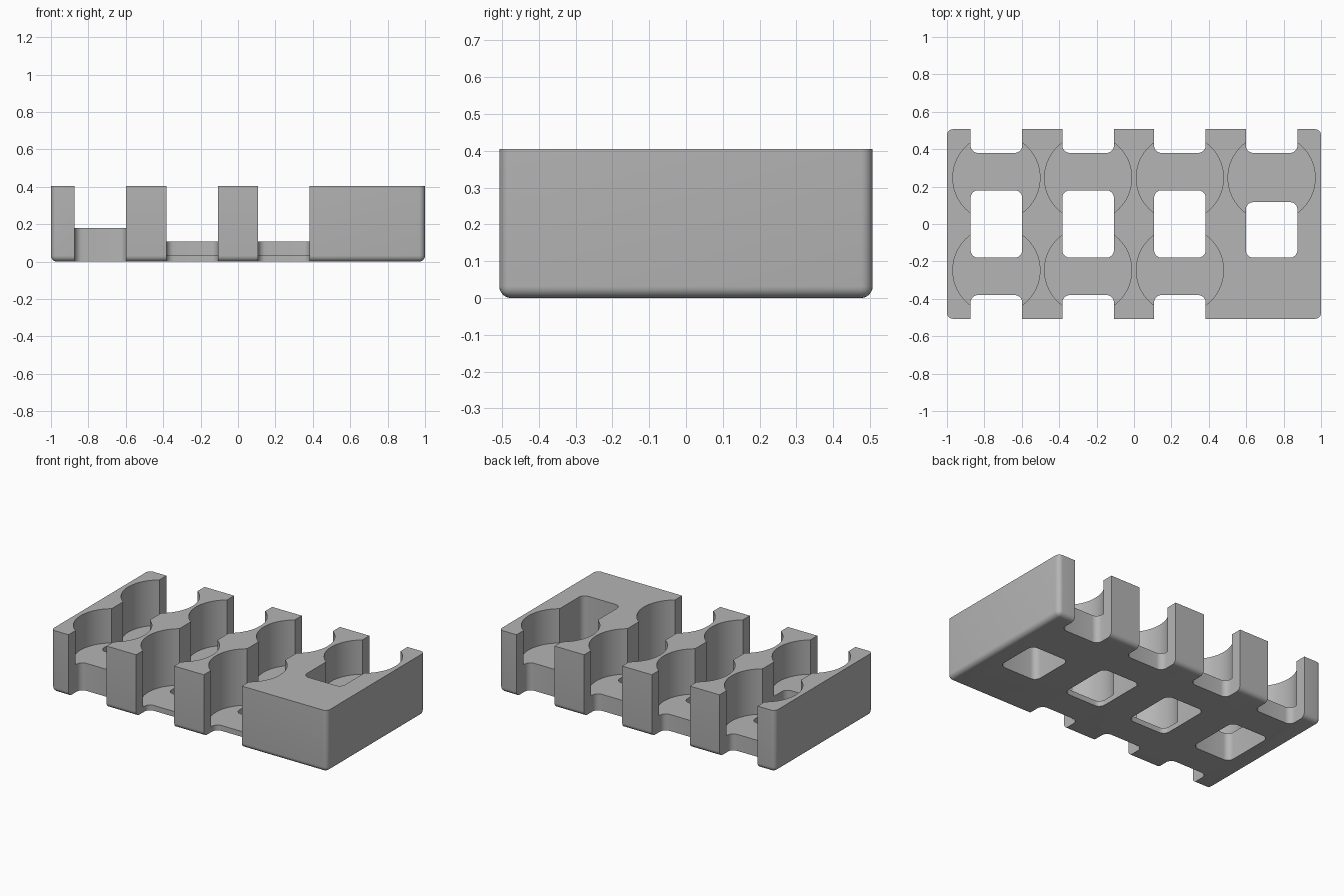
import bpy, bmesh, math

if "Cube" in bpy.data.objects:
    bpy.data.objects.remove(bpy.data.objects["Cube"], do_unlink=True)

LENGTH, DEPTH, HEIGHT = 2.0, 1.014, 0.405
STEP = 0.4905
ROW_Y, POCKET_R = 0.247, 0.233
SLOT_HALF, FILLET = 0.138, 0.04

grey = bpy.data.materials.new("grey plastic")
grey.use_nodes = True
colour = (0.46, 0.46, 0.46, 1)
grey.diffuse_color = colour
grey.node_tree.nodes["Principled BSDF"].inputs["Base Color"].default_value = colour


def make_object(name, bm):
    bmesh.ops.recalc_face_normals(bm, faces=bm.faces)
    mesh = bpy.data.meshes.new(name)
    bm.to_mesh(mesh)
    bm.free()
    mesh.materials.append(grey)
    obj = bpy.data.objects.new(name, mesh)
    bpy.context.collection.objects.link(obj)
    return obj


def block(x0, x1, y0, y1, z0, z1):
    bm = bmesh.new()
    bmesh.ops.create_cube(bm, size=1)
    for v in bm.verts:
        v.co = (x1 if v.co.x > 0 else x0,
                y1 if v.co.y > 0 else y0,
                z1 if v.co.z > 0 else z0)
    return bm


def bevel(bm, edges, radius):
    bmesh.ops.bevel(bm, geom=edges, offset=radius, segments=6,
                    affect='EDGES', profile=0.5)


def slot_cutter(x, y0, y1):
    """Through-slot with rounded upright corners."""
    bm = block(x - SLOT_HALF, x + SLOT_HALF, y0, y1, -0.2, 0.7)
    upright = [e for e in bm.edges
               if abs(e.verts[0].co.z - e.verts[1].co.z) > 0.1]
    bevel(bm, upright, FILLET)
    return make_object("slot_cutter", bm)


def pocket_cutter(x, y, floor):
    """Round pocket open at the top."""
    bm = bmesh.new()
    bmesh.ops.create_cone(bm, cap_ends=True, segments=72, radius1=POCKET_R,
                          radius2=POCKET_R, depth=1)
    bmesh.ops.translate(bm, verts=bm.verts, vec=(x, y, floor + 0.5))
    return make_object("pocket_cutter", bm)


# Tray body: rounded bottom and upright corners, sharp top rim
bm = block(-LENGTH / 2, LENGTH / 2, -DEPTH / 2, DEPTH / 2, 0, HEIGHT)
rounded = [e for e in bm.edges if min(v.co.z for v in e.verts) < 0.01]
bevel(bm, rounded, 0.032)
tray = make_object("tray", bm)

# Pocket floor heights per column, None where the tray is solid
columns = [(i - 1.5) * STEP for i in range(4)]
front_floors = (0.18, 0.035, 0.035, None)
back_floors = (0.108, 0.108, 0.108, 0.18)

cutters = []
for x, front, back in zip(columns, front_floors, back_floors):
    for side, floor in ((-1, front), (1, back)):
        if floor is None:
            continue
        cutters.append(pocket_cutter(x, side * ROW_Y, floor))
        # Finger notch in the outer wall
        ends = sorted((side * 0.38, side * 0.8))
        cutters.append(slot_cutter(x, *ends))
    # Opening between the two rows
    cutters.append(slot_cutter(x, -0.18, 0.18 if front else 0.117))

for cutter in cutters:
    cutter.hide_render = True
    mod = tray.modifiers.new("cut", 'BOOLEAN')
    mod.operation = 'DIFFERENCE'
    mod.solver = 'EXACT'
    mod.object = cutter

# Bake the cuts and drop the cutters
bpy.context.view_layer.update()
depsgraph = bpy.context.evaluated_depsgraph_get()
baked = bpy.data.meshes.new_from_object(tray.evaluated_get(depsgraph))
tray.modifiers.clear()
tray.data = baked
baked.name = "tray"
for cutter in cutters:
    bpy.data.objects.remove(cutter, do_unlink=True)

bpy.ops.object.select_all(action='DESELECT')
tray.select_set(True)
bpy.context.view_layer.objects.active = tray
bpy.ops.object.shade_smooth_by_angle(angle=math.radians(30))
